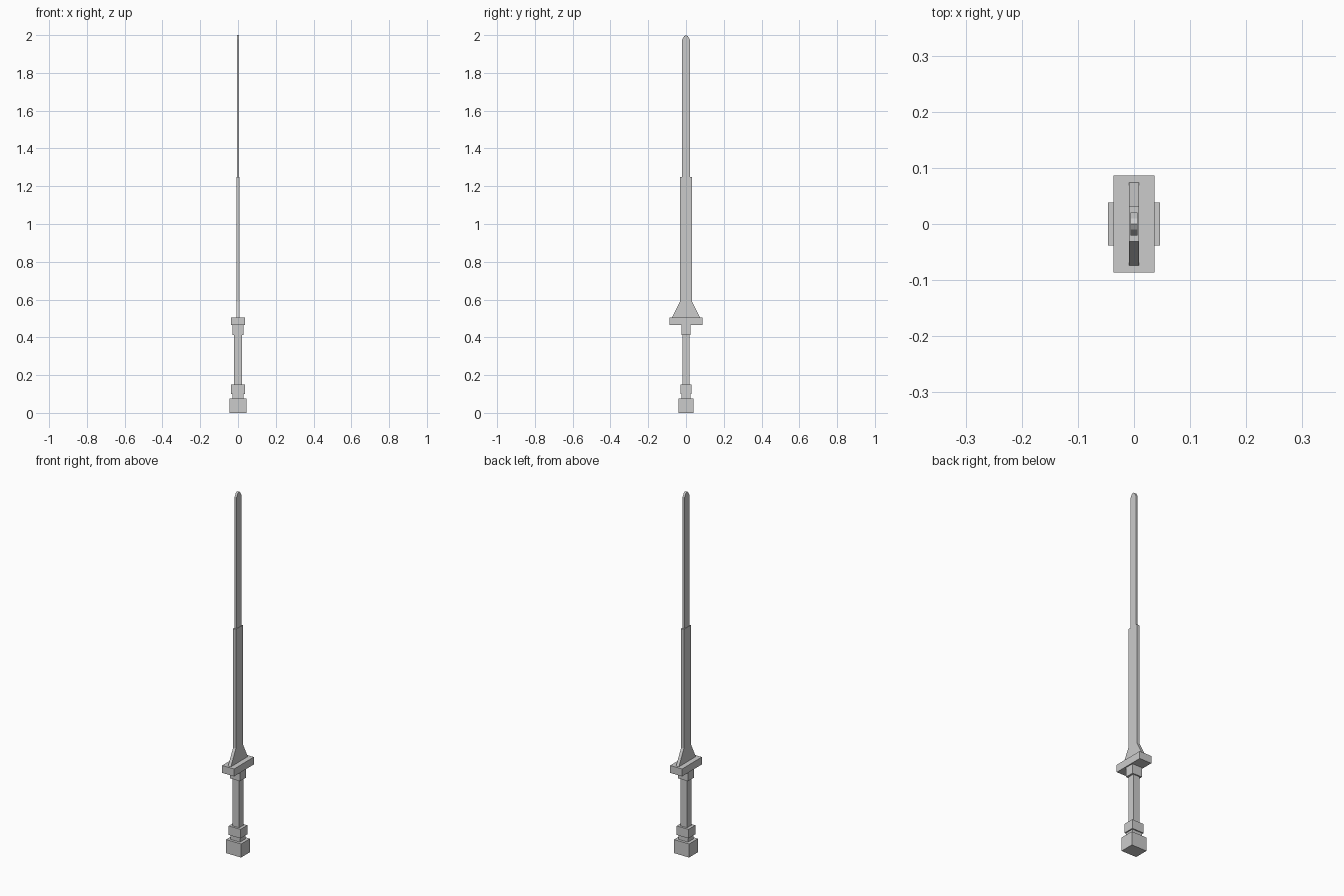
import bpy, bmesh

if "Cube" in bpy.data.objects:
    bpy.data.objects.remove(bpy.data.objects["Cube"])


def extrude_profile(name, half_profile, half_thickness):
    """Mirror a (y, z) half outline across y = 0 and give it thickness along x."""
    outline = half_profile + [(-y, z) for y, z in reversed(half_profile) if y > 0]
    bm = bmesh.new()
    face = bm.faces.new([bm.verts.new((-half_thickness, y, z)) for y, z in outline])
    ext = bmesh.ops.extrude_face_region(bm, geom=[face])
    verts = [g for g in ext["geom"] if isinstance(g, bmesh.types.BMVert)]
    bmesh.ops.translate(bm, verts=verts, vec=(2 * half_thickness, 0, 0))
    bmesh.ops.recalc_face_normals(bm, faces=bm.faces)
    mesh = bpy.data.meshes.new(name)
    bm.to_mesh(mesh)
    bm.free()
    obj = bpy.data.objects.new(name, mesh)
    bpy.context.collection.objects.link(obj)
    return obj


def block(name, half_x, half_y, z0, z1):
    return extrude_profile(name, [(half_y, z0), (half_y, z1)], half_x)


# Hilt: stacked blocks from pommel to cross guard
for part in [
    ("pommel", 0.046, 0.0385, 0.0, 0.075),
    ("pommel_neck", 0.029, 0.024, 0.075, 0.10),
    ("lower_collar", 0.036, 0.030, 0.10, 0.15),
    ("grip", 0.020, 0.0185, 0.15, 0.413),
    ("upper_collar", 0.030, 0.025, 0.413, 0.465),
    ("cross_guard", 0.0365, 0.0865, 0.465, 0.506),
]:
    block(*part)

# Lower blade with flared base
extrude_profile("lower_blade",
                [(0.074, 0.506), (0.031, 0.59), (0.031, 1.25)], 0.0085)

# Narrower upper blade with blunt tip
extrude_profile("upper_blade",
                [(0.0205, 1.25), (0.0205, 1.976), (0.010, 1.994), (0, 2.0)], 0.006)
